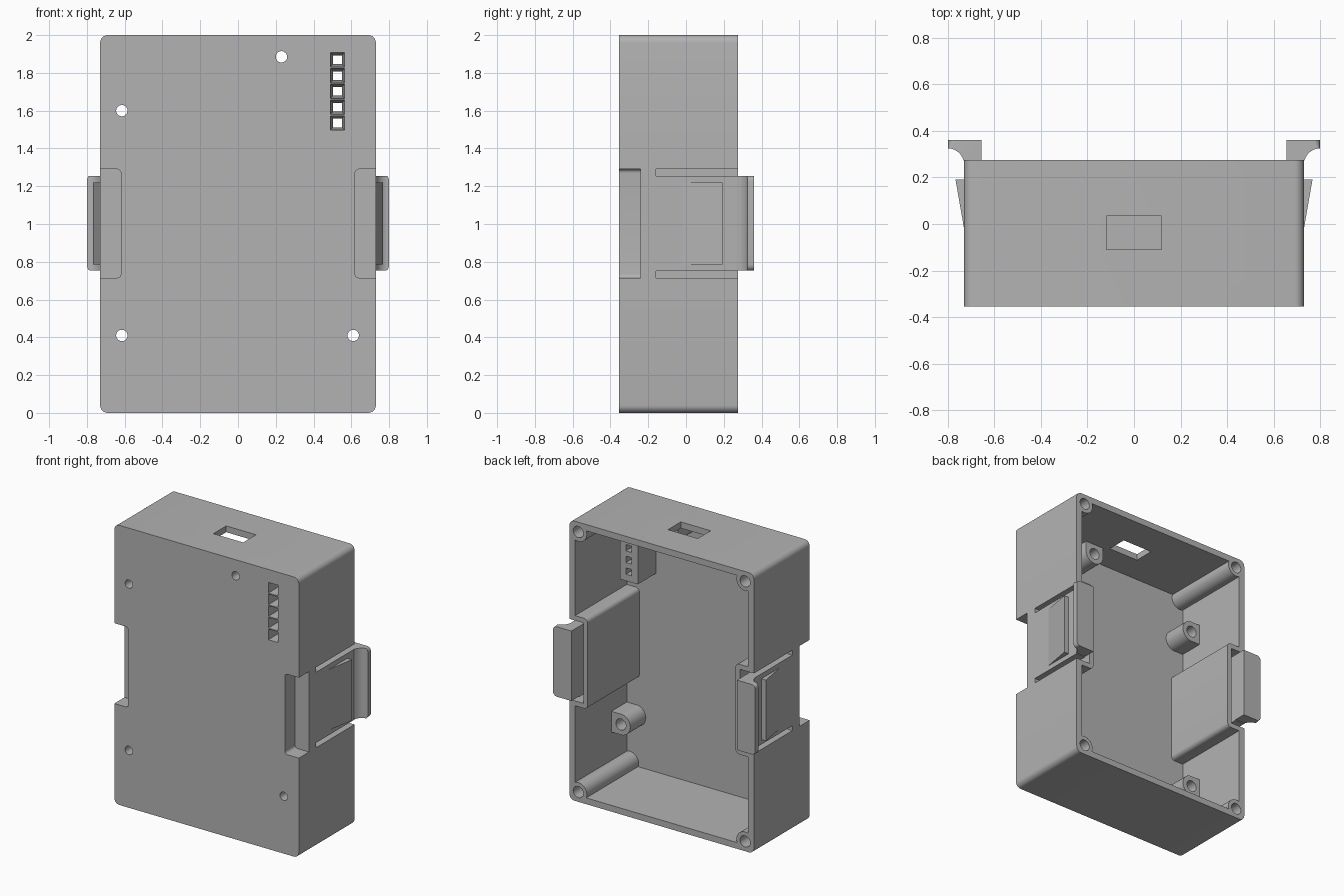
import bpy, bmesh, math
from mathutils import Matrix, Vector

if "Cube" in bpy.data.objects:
    bpy.data.objects.remove(bpy.data.objects["Cube"], do_unlink=True)

grey = bpy.data.materials.new("plastic_grey")
grey.use_nodes = True
grey.diffuse_color = (0.45, 0.45, 0.45, 1)
grey.node_tree.nodes["Principled BSDF"].inputs["Base Color"].default_value = (0.45, 0.45, 0.45, 1)


def finish(bm, name):
    bmesh.ops.recalc_face_normals(bm, faces=bm.faces)
    mesh = bpy.data.meshes.new(name)
    bm.to_mesh(mesh)
    bm.free()
    mesh.materials.append(grey)
    ob = bpy.data.objects.new(name, mesh)
    bpy.context.collection.objects.link(ob)
    return ob


def box(name, x, y, z, radius=0):
    """Box from ranges, optionally with rounded edges along y."""
    bm = bmesh.new()
    bmesh.ops.create_cube(bm, size=1)
    lo = Vector((min(x), min(y), min(z)))
    hi = Vector((max(x), max(y), max(z)))
    for v in bm.verts:
        v.co = Vector([lo[i] if v.co[i] < 0 else hi[i] for i in range(3)])
    if radius:
        edges = [e for e in bm.edges if abs(e.verts[0].co.y - e.verts[1].co.y) > 0.001]
        bmesh.ops.bevel(bm, geom=edges, offset=radius, segments=6, profile=0.5, affect='EDGES')
    return finish(bm, name)


def rod(name, x, z, radius, y0, y1, sides=32, end_radius=None, turn=0):
    """Cylinder or tapered prism along y."""
    bm = bmesh.new()
    place = (Matrix.Translation((x, (y0 + y1) / 2, z))
             @ Matrix.Rotation(-math.pi / 2, 4, 'X') @ Matrix.Rotation(turn, 4, 'Z'))
    bmesh.ops.create_cone(bm, cap_ends=True, segments=sides, radius1=radius,
                          radius2=radius if end_radius is None else end_radius,
                          depth=y1 - y0, matrix=place)
    return finish(bm, name)


def outline(name, points, z0, z1, corner=None):
    """Extrude an xy outline up z, optionally rounding the corners at x = corner."""
    bm = bmesh.new()
    face = bm.faces.new([bm.verts.new((x, y, z0)) for x, y in points])
    top = bmesh.ops.extrude_face_region(bm, geom=[face])["geom"]
    for v in top:
        if isinstance(v, bmesh.types.BMVert):
            v.co.z = z1
    if corner:
        edges = [e for e in bm.edges if all(abs(v.co.x - corner) < 0.001 for v in e.verts)
                 and abs(e.verts[0].co.z - e.verts[1].co.z) < 0.001]
        bmesh.ops.bevel(bm, geom=edges, offset=0.03, segments=5, profile=0.5, affect='EDGES')
    return finish(bm, name)


def combine(target, tool, operation):
    mod = target.modifiers.new("combine", 'BOOLEAN')
    mod.operation, mod.solver, mod.object = operation, 'EXACT', tool
    bpy.context.view_layer.objects.active = target
    bpy.ops.object.modifier_apply(modifier=mod.name)
    bpy.data.objects.remove(tool, do_unlink=True)


def add(tool):
    combine(case, tool, 'UNION')


def cut(tool):
    combine(case, tool, 'DIFFERENCE')


FRONT, BACK, HALF, WALL = -0.355, 0.275, 0.73, 0.045
FLOOR = FRONT + WALL
CLIP_Z = (0.715, 1.29)
ARM_Z = (0.75, 1.255)

# Open-backed case
case = box("case", (-HALF, HALF), (FRONT, BACK), (0, 2), 0.04)
cut(box("cavity", (-HALF + WALL, HALF - WALL), (FLOOR, 0.4), (WALL, 2 - WALL), 0.015))

# Corner screw bosses
corners = [(s * (HALF - 0.07), z) for s in (-1, 1) for z in (0.07, 1.93)]
for x, z in corners:
    add(rod("boss", x, z, 0.068, FLOOR - 0.02, BACK))

# Board standoffs, each tied to its nearest wall
posts = [(-0.615, 1.6), (-0.615, 0.41), (0.61, 0.41), (0.23, 1.885)]
for x, z in posts:
    add(rod("post", x, z, 0.075, FLOOR - 0.02, -0.135))
    if z > 1.8:
        add(box("web", (x - 0.074, x + 0.074), (FLOOR - 0.02, -0.135), (z, 1.97)))
    else:
        add(box("web", (x, math.copysign(0.71, x)), (FLOOR - 0.02, -0.135), (z - 0.074, z + 0.074)))

# Indicator light block
add(box("light_block", (0.455, 0.595), (FLOOR - 0.02, -0.105), (1.465, 1.94)))

# Clip pockets: housing, front notch, flex gap and two slots on each side
for s in (-1, 1):
    add(box("housing", (s * 0.585, s * 0.725), (FLOOR - 0.02, BACK), (0.68, 1.325), 0.03))
    cut(box("notch", (s * 0.62, s * 0.9), (-0.5, -0.24), CLIP_Z, 0.02))
    cut(box("gap", (s * 0.62, s * 0.655), (-0.16, 0.4), CLIP_Z))
    cut(box("slot", (s * 0.62, s * 0.9), (-0.16, 0.4), (CLIP_Z[0], ARM_Z[0])))
    cut(box("slot", (s * 0.62, s * 0.9), (-0.16, 0.4), (ARM_Z[1], CLIP_Z[1])))

# Screw holes
for x, z in corners:
    cut(rod("screw_hole", x, z, 0.04, -0.1, 0.4))
for x, z in posts:
    cut(rod("post_hole", x, z, 0.03, -0.5, 0))
    cut(rod("post_bore", x, z, 0.04, -0.25, 0))

# Tapered light windows
for i in range(5):
    cut(rod("window", 0.527, 1.535 + 0.0835 * i, 0.054, FRONT - 0.005, -0.09,
            sides=4, end_radius=0.031, turn=math.pi / 4))

# Cable port in the top
cut(box("port", (-0.118, 0.118), (-0.11, 0.035), (1.9, 2.1)))

# Clip hooks and latch wedges
parts = [case]
for s, side in ((-1, "right"), (1, "left")):
    arc = [(0.80 - 0.07 * math.sin(a), 0.255 + 0.07 * math.cos(a))
           for a in [math.radians(75) * i / 6 for i in range(7)]]
    hook = [(0.655, BACK - 0.005), (0.655, 0.36), (0.80, 0.36)] + arc + [(0.73, BACK - 0.005)]
    parts.append(outline(side + "_clip_hook", [(s * x, y) for x, y in hook],
                         0.755, 1.255, s * 0.80))
    wedge = [(0.72, -0.02), (0.73, -0.02), (0.767, 0.192), (0.72, 0.192)]
    parts.append(outline(side + "_latch_wedge", [(s * x, y) for x, y in wedge], 0.785, 1.22))

# Smooth the round surfaces and keep the edges sharp
bpy.context.view_layer.update()
bpy.ops.object.select_all(action='DESELECT')
for ob in parts:
    ob.select_set(True)
bpy.context.view_layer.objects.active = case
bpy.ops.object.shade_smooth_by_angle(angle=math.radians(30))
